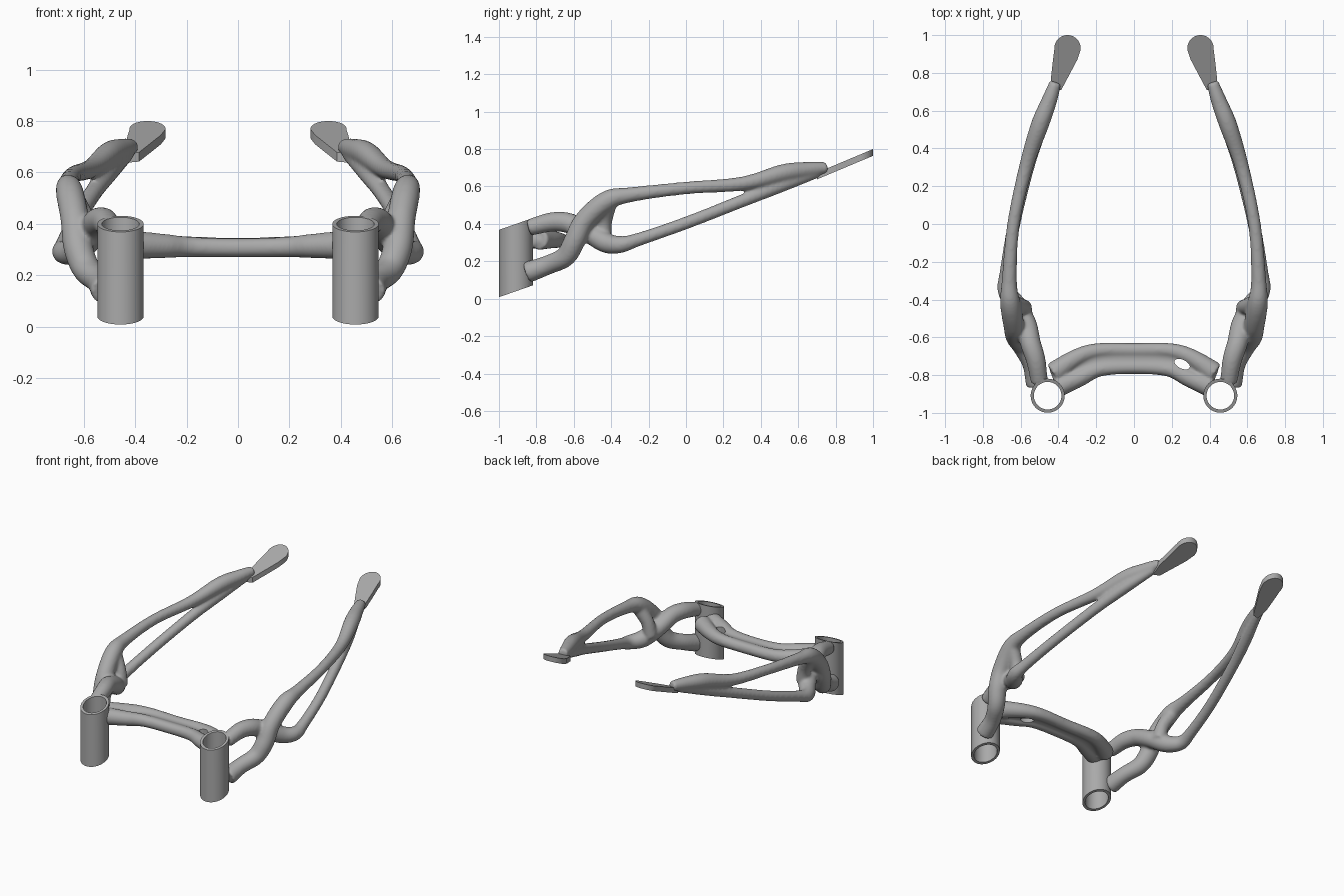
import bpy, bmesh, math
from mathutils import Vector

cube = bpy.data.objects.get("Cube")
if cube:
    bpy.data.objects.remove(cube, do_unlink=True)

grey = bpy.data.materials.new("satin grey")
grey.use_nodes = True
grey.diffuse_color = (0.4, 0.4, 0.4, 1)
grey.node_tree.nodes["Principled BSDF"].inputs["Base Color"].default_value = (0.4, 0.4, 0.4, 1)

TUBE_X, TUBE_Y = 0.457, -0.909


def make(name, bm):
    bmesh.ops.recalc_face_normals(bm, faces=bm.faces)
    mesh = bpy.data.meshes.new(name)
    bm.to_mesh(mesh)
    bm.free()
    mesh.materials.append(grey)
    ob = bpy.data.objects.new(name, mesh)
    bpy.context.collection.objects.link(ob)
    return ob


def select(ob):
    bpy.ops.object.select_all(action='DESELECT')
    ob.select_set(True)
    bpy.context.view_layer.objects.active = ob


def smooth_path(points, steps=8):
    """Catmull-Rom through points of x, y, z, radius."""
    p = [Vector(q) for q in points]
    p = [p[0] * 2 - p[1]] + p + [p[-1] * 2 - p[-2]]
    out = []
    for a, b, c, d in zip(p, p[1:], p[2:], p[3:]):
        for i in range(steps):
            t = i / steps
            out.append(0.5 * (2 * b + (c - a) * t + (2 * a - 5 * b + 4 * c - d) * t * t
                              + (3 * b - a - 3 * c + d) * t ** 3))
    return out + [p[-2]]


def strut(bm, points, side=1, tall=1.0, segs=20):
    """Sweep a rounded section along a path; tall stretches its height."""
    path = smooth_path(points)
    rings = []
    for i, p in enumerate(path):
        tangent = (path[min(i + 1, len(path) - 1)] - path[max(i - 1, 0)]).to_3d().normalized()
        across = tangent.cross(Vector((0, 0, 1))).normalized()
        up = across.cross(tangent)
        ring = []
        for k in range(segs):
            a = math.tau * k / segs
            v = p.to_3d() + p.w * (across * math.cos(a) + up * math.sin(a) * tall)
            ring.append(bm.verts.new((v.x * side, v.y, v.z)))
        rings.append(ring)
    for r, s in zip(rings, rings[1:]):
        for k in range(segs):
            bm.faces.new((r[k], r[k - 1], s[k - 1], s[k]))
    bm.faces.new(rings[0])
    bm.faces.new(rings[-1])


# Paths of the left arm: two struts that cross behind the tube and meet again at the tip
outer_strut = [(.515, -.85, .14, .058), (.54, -.74, .18, .052), (.59, -.645, .225, .055),
               (.622, -.595, .31, .058), (.635, -.54, .42, .056), (.655, -.42, .525, .054),
               (.66, -.29, .557, .04), (.638, 0, .592, .034), (.572, .3, .615, .038),
               (.5, .52, .672, .048), (.45, .65, .69, .042), (.415, .75, .7, .032)]
inner_strut = [(.5, -.84, .38, .045), (.52, -.72, .41, .052), (.548, -.63, .405, .055),
               (.57, -.53, .36, .055), (.625, -.43, .3, .055), (.677, -.35, .29, .046),
               (.675, -.25, .318, .036), (.635, 0, .405, .034), (.562, .3, .523, .035),
               (.5, .5, .603, .038), (.43, .7, .672, .028)]
brace = [(.655, -.41, .52, .045), (.6, -.435, .42, .042), (.58, -.445, .32, .045)]

# Half paths of the cross bar
front_rail = [(0, -.757, .307, .038), (.18, -.768, .31, .04), (.29, -.815, .314, .048), (.41, -.865, .318, .056)]
rear_rail = [(0, -.667, .309, .038), (.19, -.67, .312, .04), (.3, -.705, .316, .046), (.43, -.79, .318, .058)]
web = [(0, -.712, .31, .06), (.18, -.72, .31, .06), (.29, -.76, .31, .06), (.42, -.83, .31, .06)]


def whole(half):
    return [(-x, y, z, r) for x, y, z, r in reversed(half[1:])] + half


# Fused frame
bm = bmesh.new()
for side in (1, -1):
    for path in (outer_strut, inner_strut, brace):
        strut(bm, path, side)
strut(bm, whole(front_rail))
strut(bm, whole(rear_rail))
strut(bm, whole(web), tall=0.4)
frame = make("frame", bm)
fuse = frame.modifiers.new("fuse", 'REMESH')
fuse.mode = 'VOXEL'
fuse.voxel_size = 0.0085
fuse.use_smooth_shade = True
soften = frame.modifiers.new("soften", 'SMOOTH')
soften.factor = 0.5
soften.iterations = 14

# Cutters: tube bores and the two slots of the cross bar
bm = bmesh.new()
for side in (1, -1):
    for x, y, radius, stretch, turn in ((TUBE_X, TUBE_Y, .08, 1, 0), (.255, -.742, .023, 1.9, -.45)):
        made = bmesh.ops.create_cone(bm, cap_ends=True, segments=32, radius1=radius,
                                     radius2=radius, depth=1.4)
        for v in made["verts"]:
            px, py = v.co.x * stretch, v.co.y
            v.co.x = side * (x + px * math.cos(turn) - py * math.sin(turn))
            v.co.y = y + px * math.sin(turn) + py * math.cos(turn)
cutter = make("cutter", bm)
cutter.hide_render = True
cut = frame.modifiers.new("cut", 'BOOLEAN')
cut.operation = 'DIFFERENCE'
cut.object = cutter
select(frame)
bpy.ops.object.convert(target='MESH')
bpy.data.objects.remove(cutter, do_unlink=True)
bpy.ops.object.shade_smooth_by_angle(angle=math.radians(50))


def clamp_tube(name, side, segs=64):
    """Upright pipe with sloping ends."""
    bm = bmesh.new()
    loops = []
    for radius, height in ((.09, .04), (.09, .4), (.073, .4), (.073, .04)):
        loop = []
        for k in range(segs):
            a = math.tau * k / segs
            dy = radius * math.sin(a)
            loop.append(bm.verts.new((side * TUBE_X + radius * math.cos(a), TUBE_Y + dy, height + .35 * dy)))
        loops.append(loop)
    for i in range(4):
        r, s = loops[i - 1], loops[i]
        for k in range(segs):
            bm.faces.new((r[k - 1], r[k], s[k], s[k - 1]))
    return make(name, bm)


def end_pad(name, side):
    """Flat rounded pad, sloping up to the rear."""
    centre, radius = Vector((.352, .93)), .07
    outline = [centre + radius * Vector((math.cos(a), math.sin(a)))
               for a in (math.radians(-5 + 190 * k / 24) for k in range(25))]
    outline += [Vector(q) for q in ((.3, .87), (.345, .785), (.385, .71), (.43, .70), (.44, .77), (.43, .86))]
    bm = bmesh.new()
    top = bm.faces.new([bm.verts.new((side * q.x, q.y, .8 + .42 * (q.y - 1))) for q in outline])
    wall = bmesh.ops.extrude_face_region(bm, geom=[top], use_keep_orig=True)
    for v in wall["geom"]:
        if isinstance(v, bmesh.types.BMVert):
            v.co.z -= .036
    return make(name, bm)


for label, side in (("left", 1), ("right", -1)):
    for part in (clamp_tube(label + "_tube", side), end_pad(label + "_end_pad", side)):
        select(part)
        bpy.ops.object.shade_smooth_by_angle(angle=math.radians(35))
